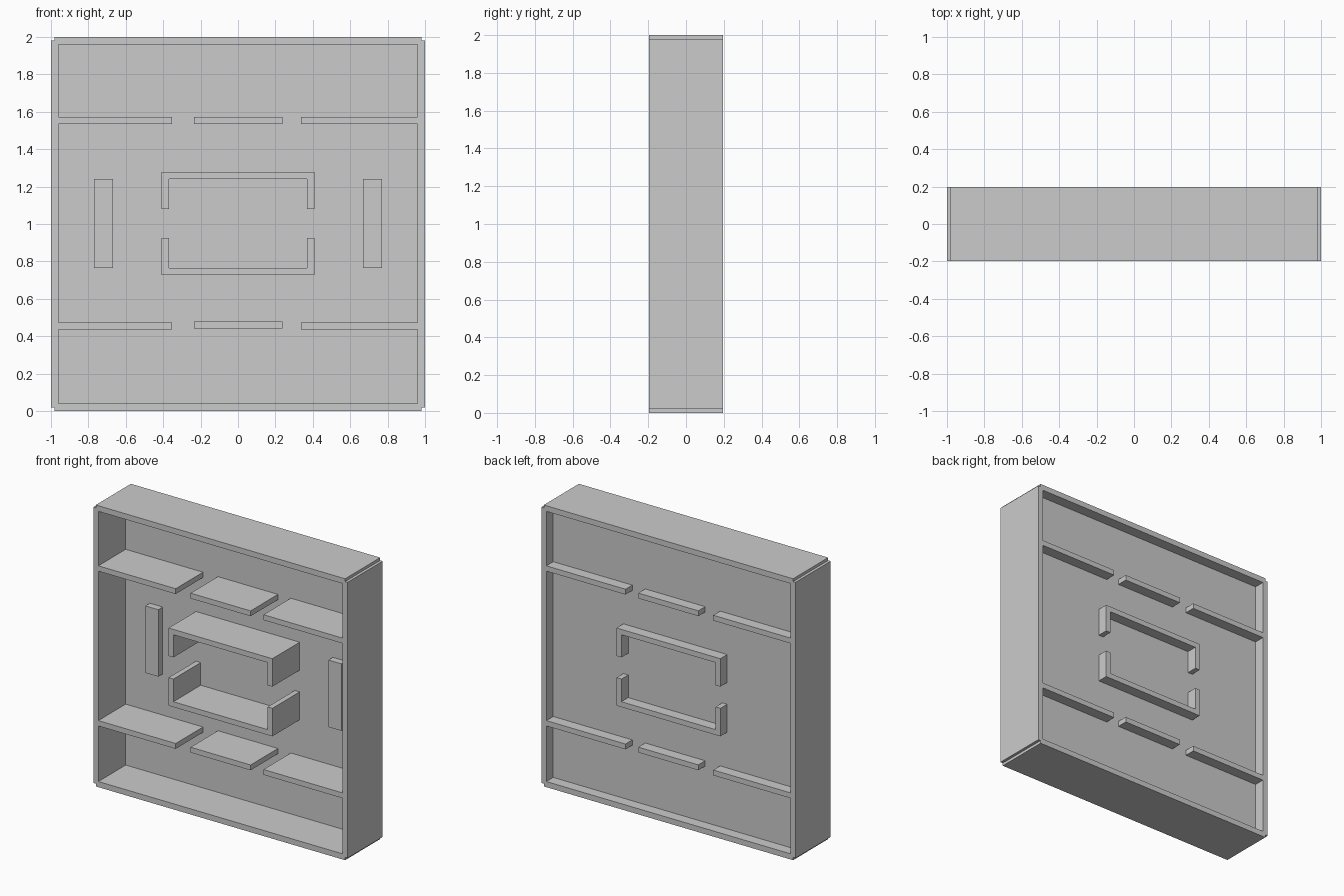
import bpy, bmesh

if "Cube" in bpy.data.objects:
    bpy.data.objects.remove(bpy.data.objects["Cube"])

D = 0.197      # half depth of the frame
MID = 1.003    # height of the mirror line for the inner pieces


def prism(name, outline, y0=-D, y1=D):
    """Extrude an x-z outline along y."""
    bm = bmesh.new()
    face = bm.faces.new([bm.verts.new((x, y0, z)) for x, z in outline])
    ext = bmesh.ops.extrude_face_region(bm, geom=[face])
    verts = [g for g in ext["geom"] if isinstance(g, bmesh.types.BMVert)]
    bmesh.ops.translate(bm, vec=(0, y1 - y0, 0), verts=verts)
    bmesh.ops.recalc_face_normals(bm, faces=bm.faces)
    mesh = bpy.data.meshes.new(name)
    bm.to_mesh(mesh)
    bm.free()
    obj = bpy.data.objects.new(name, mesh)
    bpy.context.collection.objects.link(obj)
    return obj


def box(name, x0, x1, z0, z1, y0=-D, y1=D):
    return prism(name, [(x0, z0), (x1, z0), (x1, z1), (x0, z1)], y0, y1)


# Outer frame, with small notches at the corners
box("left_wall", -1, -0.96, 0.02, 1.98)
box("right_wall", 0.96, 1, 0.02, 1.98)
box("bottom_wall", -0.98, 0.98, 0, 0.04)
box("top_wall", -0.98, 0.98, 1.96, 2)

# Thin panel set toward the back
box("panel", -0.97, 0.97, 0.03, 1.97, 0.11, 0.12)

# Two rows of shelves passing through the panel
for row, z, zc in (("lower", 0.435, 0.44), ("upper", 1.535, 1.535)):
    box(row + "_left_shelf", -0.97, -0.352, z, z + 0.038)
    box(row + "_middle_shelf", -0.235, 0.237, zc, zc + 0.038)
    box(row + "_right_shelf", 0.338, 0.97, z, z + 0.038)

# Facing U-shaped brackets in the centre
for name, s in (("upper_bracket", 1), ("lower_bracket", -1)):
    half = [(0.408, 0.276), (0.408, 0.077), (0.37, 0.077), (0.37, 0.238)]
    pts = half + [(-x, z) for x, z in reversed(half)]
    prism(name, [(x, MID + s * z) for x, z in pts])

# Raised blocks on the front of the panel
for name, x in (("left_block", -0.72), ("right_block", 0.72)):
    box(name, x - 0.051, x + 0.051, MID - 0.238, MID + 0.238, 0.06, 0.115)
